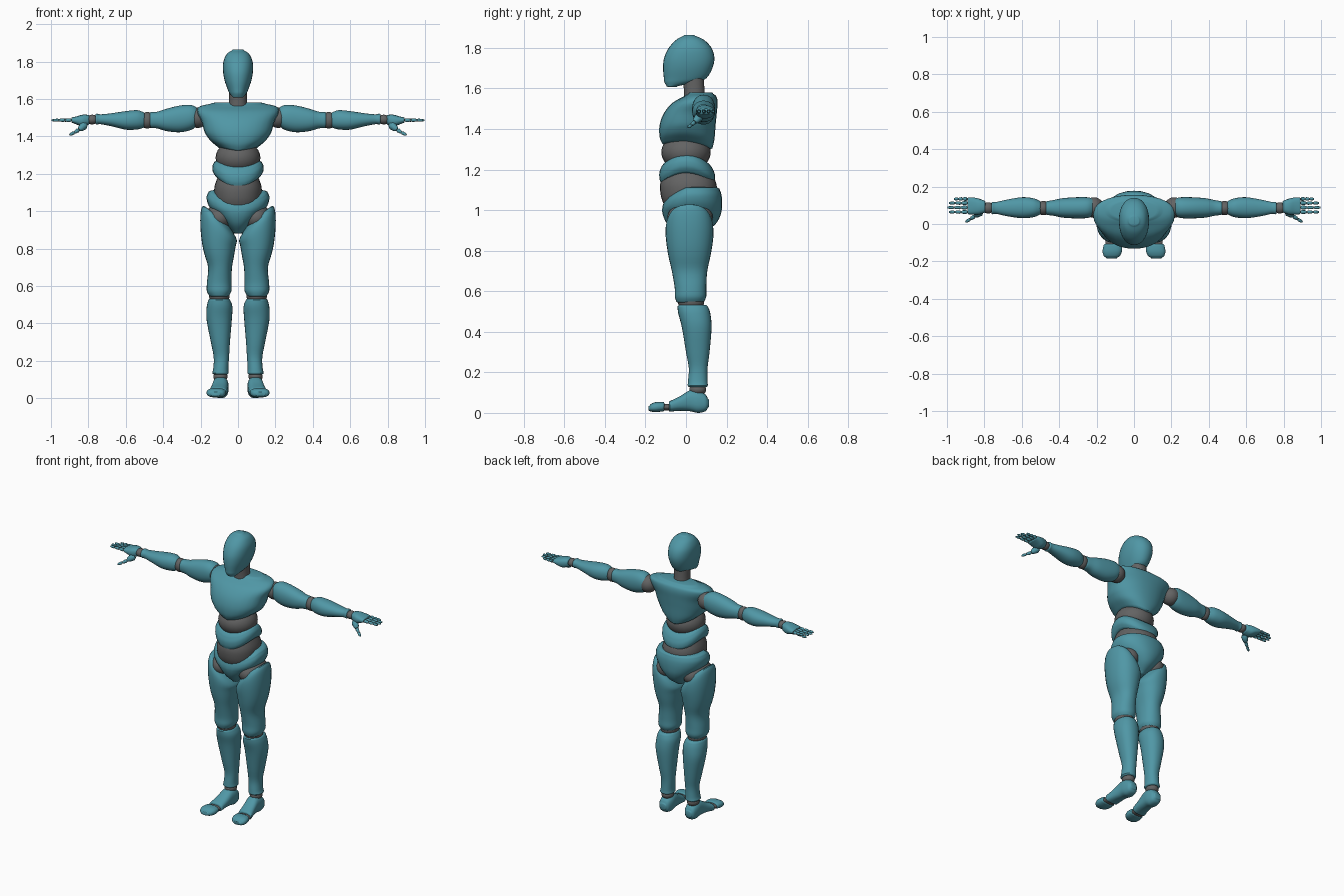
import bpy, bmesh, math
from mathutils import Vector


def material(name, rgb):
    m = bpy.data.materials.new(name)
    m.diffuse_color = (*rgb, 1)
    return m


TEAL = material("teal_shell", (0.08, 0.31, 0.38))
GREY = material("grey_joint", (0.125, 0.125, 0.125))


def finish(name, bm, mat, mirror):
    bmesh.ops.recalc_face_normals(bm, faces=bm.faces)
    me = bpy.data.meshes.new(name)
    bm.to_mesh(me)
    bm.free()
    me.materials.append(mat)
    ob = bpy.data.objects.new(name, me)
    bpy.context.collection.objects.link(ob)
    bpy.ops.object.select_all(action='DESELECT')
    ob.select_set(True)
    bpy.context.view_layer.objects.active = ob
    bpy.ops.object.shade_smooth_by_angle(angle=math.radians(45))
    if mirror:
        mod = ob.modifiers.new("mirror", 'MIRROR')
        mod.use_mirror_merge = False
    return ob


def skin(bm, loops):
    # bridge successive vertex loops and close both ends
    n = len(loops[0])
    for p, q in zip(loops, loops[1:]):
        for i in range(n):
            j = (i + 1) % n
            bm.faces.new((p[i], p[j], q[j], q[i]))
    bm.faces.new(loops[0])
    bm.faces.new(loops[-1])


def spline(p0, p1, p2, p3, u):
    return [b + 0.5 * u * (c - a + u * (2 * a - 5 * b + 4 * c - d + u * (3 * (b - c) + d - a)))
            for a, b, c, d in zip(p0, p1, p2, p3)]


def loft(name, rings, axis='z', mat=TEAL, mirror=False, power=2.2, warp=None, lip=0.008, seg=28):
    """Rings are (t, a0, a1, b0, b1): position on the axis and cross-section extents."""
    n, dense = len(rings), []
    for i in range(n - 1):
        ps = [rings[max(0, min(n - 1, i + k))] for k in (-1, 0, 1, 2)]
        dense += [spline(*ps, k / 4) for k in range(4)]
    dense.append(list(rings[-1]))

    def shrink(r, dt, f):
        t, a0, a1, b0, b1 = r
        a, b = (a0 + a1) / 2, (b0 + b1) / 2
        return [t + dt, a + (a0 - a) * f, a + (a1 - a) * f, b + (b0 - b) * f, b + (b1 - b) * f]
    d = lip if rings[-1][0] > rings[0][0] else -lip
    first, last = dense[0], dense[-1]
    dense = ([shrink(first, -d, 0.80), shrink(first, -d * 0.7, 0.92)] + dense
             + [shrink(last, d * 0.7, 0.92), shrink(last, d, 0.80)])
    bm, loops = bmesh.new(), []
    for t, a0, a1, b0, b1 in dense:
        loop = []
        for i in range(seg):
            w = 2 * math.pi * i / seg
            c, s = math.cos(w), math.sin(w)
            a = (a0 + a1) / 2 + (a1 - a0) / 2 * math.copysign(abs(c) ** (2 / power), c)
            b = (b0 + b1) / 2 + (b1 - b0) / 2 * math.copysign(abs(s) ** (2 / power), s)
            co = {'z': (a, b, t), 'x': (t, a, b), 'y': (a, t, b)}[axis]
            loop.append(bm.verts.new(warp(*co) if warp else co))
        loops.append(loop)
    skin(bm, loops)
    return finish(name, bm, mat, mirror)


def ball(name, centre, radii, mirror=False):
    bm = bmesh.new()
    bmesh.ops.create_uvsphere(bm, u_segments=24, v_segments=14, radius=1)
    for v in bm.verts:
        v.co = Vector([c + r * k for c, r, k in zip(centre, radii, v.co)])
    return finish(name, bm, GREY, mirror)


def tube(name, start, end, profile, mat=TEAL, seg=10):
    # round bar whose radius follows (fraction, radius) pairs
    p, q = Vector(start), Vector(end)
    rot = (q - p).to_track_quat('Z', 'Y')
    bm = bmesh.new()
    loops = [[bm.verts.new(p.lerp(q, f) + rot @ Vector((r * math.cos(2 * math.pi * i / seg),
              r * math.sin(2 * math.pi * i / seg), 0))) for i in range(seg)] for f, r in profile]
    skin(bm, loops)
    return finish(name, bm, mat, True)


def ramp(z, lo, hi):
    return max(0, min(1, (z - lo) / (hi - lo)))


# Head and neck
loft("head", [(1.612, -.03, .03, -.096, -.04), (1.63, -.045, .045, -.106, .05),
              (1.65, -.055, .055, -.109, .10), (1.70, -.072, .072, -.113, .13),
              (1.75, -.08, .08, -.108, .14), (1.80, -.078, .078, -.085, .126),
              (1.84, -.06, .06, -.048, .088), (1.86, -.032, .032, -.012, .045)], lip=.004)
loft("neck", [(1.53, -.055, .055, -.01, .10), (1.58, -.048, .048, -.01, .092),
              (1.66, -.048, .048, -.015, .088)], mat=GREY)

# Torso shells with arched hems and grey joints between them
loft("chest", [(1.325, -.11, .11, -.115, .13), (1.36, -.15, .15, -.13, .14),
               (1.42, -.178, .178, -.13, .146), (1.48, -.195, .195, -.108, .152),
               (1.53, -.218, .218, -.065, .156), (1.56, -.205, .205, -.012, .15),
               (1.573, -.15, .15, .01, .135)],
     warp=lambda x, y, z: (x, y, z + (.25 * abs(x) - .18 * max(y, 0)) * (1 - ramp(z, 1.31, 1.42))))
ball("upper_waist_joint", (0, .0, 1.285), (.12, .122, .095))
loft("belly", [(1.19, -.122, .122, -.125, .13), (1.215, -.136, .136, -.131, .142),
               (1.245, -.136, .136, -.131, .142), (1.265, -.125, .125, -.12, .13)],
     warp=lambda x, y, z: (x, y, z - 3.4 * y * y))
loft("lower_waist_joint", [(1.03, -.115, .115, -.11, .14), (1.07, -.125, .125, -.124, .15),
                           (1.13, -.126, .126, -.127, .15), (1.19, -.105, .105, -.105, .12)],
     mat=GREY)
loft("pelvis", [(.89, -.03, .03, -.05, .09), (.93, -.07, .07, -.092, .145),
                (.98, -.12, .12, -.115, .172), (1.03, -.157, .157, -.117, .178),
                (1.075, -.168, .168, -.112, .175), (1.105, -.157, .157, -.105, .165)],
     warp=lambda x, y, z: (x, y, z + .5 * min(y, 0) * ramp(z, .99, 1.1)))

# Legs
ball("hip_joint", (.098, .02, .965), (.08, .112, .075), True)
loft("thigh", [(.55, .047, .155, -.048, .09), (.575, .035, .167, -.055, .10),
               (.62, .035, .166, -.056, .10), (.70, .032, .160, -.07, .105),
               (.78, .018, .182, -.088, .122), (.87, .006, .200, -.10, .135),
               (.93, .014, .200, -.098, .132), (.965, .035, .188, -.08, .115)], mirror=True,
     warp=lambda x, y, z: (x, y, z + .8 * (x - .11) * ramp(z, .82, .95)))
ball("knee_joint", (.1, .025, .548), (.055, .065, .05), True)
loft("shin", [(.135, .05, .138, .008, .108), (.16, .052, .132, .01, .106),
              (.22, .048, .130, .014, .106), (.30, .043, .145, .0, .116),
              (.42, .033, .168, -.02, .126), (.49, .030, .167, -.038, .120),
              (.525, .042, .158, -.042, .108)], mirror=True)
ball("ankle_joint", (.094, .058, .115), (.038, .042, .03), True)
loft("foot", [(.108, .07, .12, .025, .07), (.095, .058, .13, .008, .092),
              (.06, .050, .136, .0, .112), (.02, .052, .137, .008, .112),
              (-.03, .056, .145, .010, .082), (-.08, .060, .157, .006, .058)],
     axis='y', mirror=True, lip=.005, power=2.5)
loft("toe_joint", [(-.07, .07, .15, .012, .045), (-.12, .073, .155, .012, .045)],
     axis='y', mat=GREY, mirror=True)
loft("toes", [(-.112, .064, .162, .008, .054), (-.145, .064, .168, .004, .054),
              (-.17, .075, .162, .006, .046), (-.18, .09, .15, .01, .035)],
     axis='y', mirror=True, lip=.005, power=2.5)

# Arms
ball("shoulder_joint", (.215, .088, 1.50), (.055, .055, .055), True)
loft("upper_arm", [(.215, .045, .135, 1.46, 1.55), (.25, .032, .143, 1.435, 1.568),
                   (.31, .030, .143, 1.422, 1.565), (.38, .034, .138, 1.428, 1.548),
                   (.43, .044, .128, 1.442, 1.532), (.465, .048, .122, 1.445, 1.53)],
     axis='x', mirror=True)
ball("elbow_joint", (.485, .085, 1.486), (.04, .038, .044), True)
loft("forearm", [(.507, .048, .125, 1.445, 1.53), (.54, .036, .138, 1.437, 1.54),
                 (.60, .031, .143, 1.436, 1.535), (.68, .042, .13, 1.455, 1.523),
                 (.735, .054, .118, 1.465, 1.518), (.755, .052, .118, 1.463, 1.522)],
     axis='x', mirror=True)
ball("wrist_joint", (.78, .086, 1.49), (.032, .03, .026), True)

# Hands
loft("palm", [(.80, .06, .125, 1.462, 1.515), (.83, .05, .136, 1.452, 1.516),
              (.86, .05, .142, 1.462, 1.508), (.885, .052, .142, 1.472, 1.502)],
     axis='x', mirror=True, lip=.005, power=2.6, seg=20)
for finger, y, tip in (("index", .064, .993), ("middle", .088, 1.0),
                       ("ring", .112, .992), ("little", .134, .965)):
    tube(finger + "_finger_core", (.88, y, 1.487), (tip - .01, y, 1.485), [(0, .006), (1, .005)], GREY)
    span = (tip - .893) / 3
    for k in range(3):
        x, r = .893 + span * k, .0105 - .0012 * k
        tube(f"{finger}_finger_{k + 1}", (x, y, 1.487), (x + span * .9, y, 1.486),
             [(0, r * .7), (.15, r), (.7, r * .9), (1, r * .55)])
tube("thumb_base", (.815, .07, 1.465), (.85, .043, 1.435),
     [(0, .014), (.3, .022), (.8, .016), (1, .009)])
tube("thumb_core", (.84, .05, 1.443), (.885, .02, 1.416), [(0, .006), (1, .005)], GREY)
tube("thumb_middle", (.852, .042, 1.434), (.874, .027, 1.421),
     [(0, .007), (.2, .011), (.8, .009), (1, .006)])
tube("thumb_tip", (.876, .026, 1.42), (.9, .01, 1.408),
     [(0, .006), (.2, .009), (.7, .008), (1, .004)])
